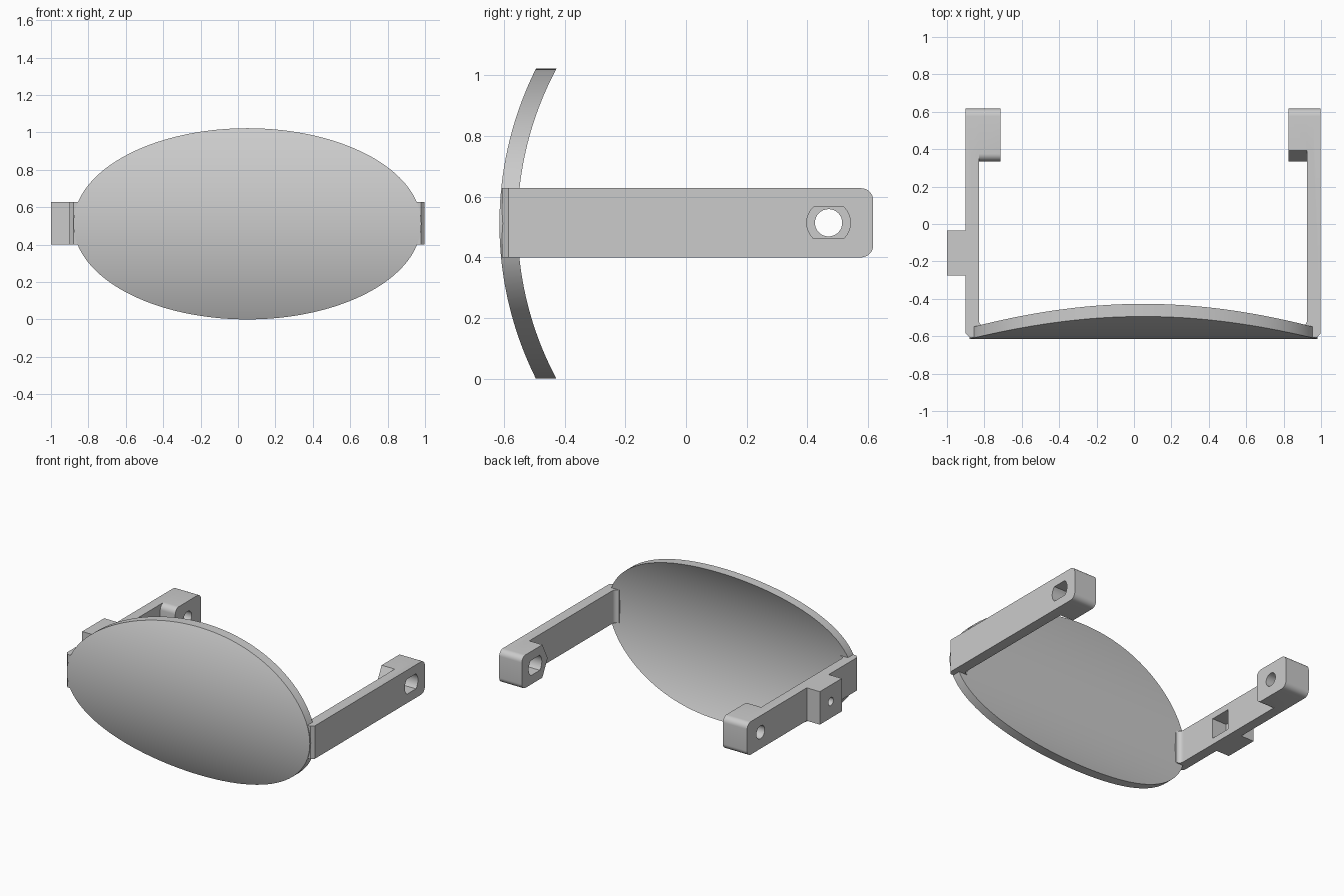
import bpy, bmesh, math

cube = bpy.data.objects.get("Cube")
if cube:
    bpy.data.objects.remove(cube, do_unlink=True)

grey = bpy.data.materials.new("light grey")
grey.use_nodes = True
grey.diffuse_color = (0.6, 0.6, 0.6, 1)
grey.node_tree.nodes["Principled BSDF"].inputs["Base Color"].default_value = (0.6, 0.6, 0.6, 1)

Z0, Z1 = 0.4, 0.628           # bottom and top of the arms
ZC = (Z0 + Z1) / 2
BACK, HOLE_Y, PEG_Y = 0.617, 0.47, -0.155


def finish(name, bm):
    bmesh.ops.remove_doubles(bm, verts=bm.verts, dist=1e-5)
    bmesh.ops.recalc_face_normals(bm, faces=bm.faces)
    mesh = bpy.data.meshes.new(name)
    bm.to_mesh(mesh)
    bm.free()
    mesh.materials.append(grey)
    obj = bpy.data.objects.new(name, mesh)
    bpy.context.collection.objects.link(obj)
    return obj


def prism(name, pts, lo, hi, axis="x"):
    """Extrude a (y, z) outline along x, or an (x, y) outline along z."""
    bm = bmesh.new()
    place = (lambda p, h: (h, *p)) if axis == "x" else (lambda p, h: (*p, h))
    verts = [bm.verts.new(place(p, lo)) for p in pts]
    face = bm.faces.new(verts)
    new = bmesh.ops.extrude_face_region(bm, geom=[face])["geom"]
    shift = place((0, 0), hi - lo)
    bmesh.ops.translate(bm, vec=shift, verts=[g for g in new if isinstance(g, bmesh.types.BMVert)])
    return finish(name, bm)


def arc(cx, cy, r, a0, a1, n=8):
    return [(cx + r * math.cos(math.radians(a0 + (a1 - a0) * i / n)),
             cy + r * math.sin(math.radians(a0 + (a1 - a0) * i / n))) for i in range(n + 1)]


def rect(y0, y1, z0, z1):
    return [(y0, z0), (y1, z0), (y1, z1), (y0, z1)]


def rounded_back(r=0.04):
    return arc(BACK - r, Z0 + r, r, -90, 0) + arc(BACK - r, Z1 - r, r, 0, 90)


def smooth(obj):
    bpy.ops.object.select_all(action="DESELECT")
    obj.select_set(True)
    bpy.context.view_layer.objects.active = obj
    bpy.ops.object.shade_smooth_by_angle(angle=math.radians(30))


def combine(obj, other, operation):
    mod = obj.modifiers.new(operation, "BOOLEAN")
    mod.operation, mod.solver, mod.object = operation, "EXACT", other
    bpy.context.view_layer.objects.active = obj
    bpy.ops.object.modifier_apply(modifier=mod.name)
    bpy.data.objects.remove(other, do_unlink=True)


def arm(name, outer, side, thick):
    """Straight side bar with a chamfered, filleted root at the front."""
    bar = prism(name, [(-0.5, Z0)] + rounded_back() + [(-0.5, Z1)],
                *sorted((outer, outer - side * thick)))
    inner = thick + 0.03
    fillet = [(inner - x, y) for x, y in arc(0, -0.5, 0.03, 0, 0, 1)[:1]]
    fillet = arc(inner, -0.515, 0.03, 180, 270)
    outline = [(0, -0.5), (0, -0.585), (0.02, -0.606), (inner, -0.606)] + fillet[::-1] + [(thick, -0.5)]
    root = prism("root", [(outer - side * d, y) for d, y in outline], Z0, Z1, "z")
    combine(bar, root, "UNION")
    return bar


# Curved oval shield: rows of an ellipse bent on an arc about the x axis
bm = bmesh.new()
CX, HALF_W, HALF_H, R, THICK, ROWS = 0.05, 0.93, 0.511, 1.144, 0.06, 80
bend_y = -0.615 + R
rows = []
for i in range(ROWS + 1):
    t = math.pi * (i / ROWS - 0.5)
    dz, w = HALF_H * math.sin(t), max(HALF_W * math.cos(t), 0.002)
    y_out = bend_y - math.sqrt(R ** 2 - dz ** 2)
    y_in = bend_y - math.sqrt((R - THICK) ** 2 - dz ** 2)
    rows.append([bm.verts.new((CX + x, y, HALF_H + dz))
                 for x, y in ((-w, y_out), (w, y_out), (w, y_in), (-w, y_in))])
for a, b in zip(rows, rows[1:]):
    for k in range(4):
        bm.faces.new((a[k], a[(k + 1) % 4], b[(k + 1) % 4], b[k]))
bm.faces.new(rows[0])
bm.faces.new(rows[-1])
smooth(finish("oval_shield", bm))

# Left arm: hexagonal-fronted end block with a flat-sided slot
left = arm("left_arm", 0.998, 1, 0.073)
block = prism("block", [(0.335, ZC), (0.392, Z0)] + rounded_back() + [(0.392, Z1)], 0.825, 0.96)
combine(left, block, "UNION")
flat = math.degrees(math.asin(0.052 / 0.072))
slot = arc(HOLE_Y, ZC, 0.072, -flat, flat) + arc(HOLE_Y, ZC, 0.072, 180 - flat, 180 + flat)
combine(left, prism("slot", slot, 0.7, 1.1), "DIFFERENCE")
smooth(left)

# Right arm: rounded end block with a round hole
right = arm("right_arm", -0.9, -1, 0.07)
r = 0.04
front = arc(0.335 + r, Z1 - r, r, 90, 180) + arc(0.335 + r, Z0 + r, r, 180, 270)
combine(right, prism("block", front + rounded_back(), -0.87, -0.715), "UNION")
combine(right, prism("hole", arc(HOLE_Y, ZC, 0.045, 0, 348.75, 31), -1.1, -0.6), "DIFFERENCE")

# Outer lug with a square pocket inside and a small bolt hole
combine(right, prism("lug", rect(PEG_Y - 0.12, PEG_Y + 0.12, Z0, Z1), -1, -0.87), "UNION")
combine(right, prism("pocket", rect(PEG_Y - 0.075, PEG_Y + 0.075, ZC - 0.07, ZC + 0.07),
                     -0.94, -0.8), "DIFFERENCE")
combine(right, prism("bolt_hole", arc(PEG_Y, ZC, 0.028, 0, 345, 23), -1.1, -0.9), "DIFFERENCE")
smooth(right)
